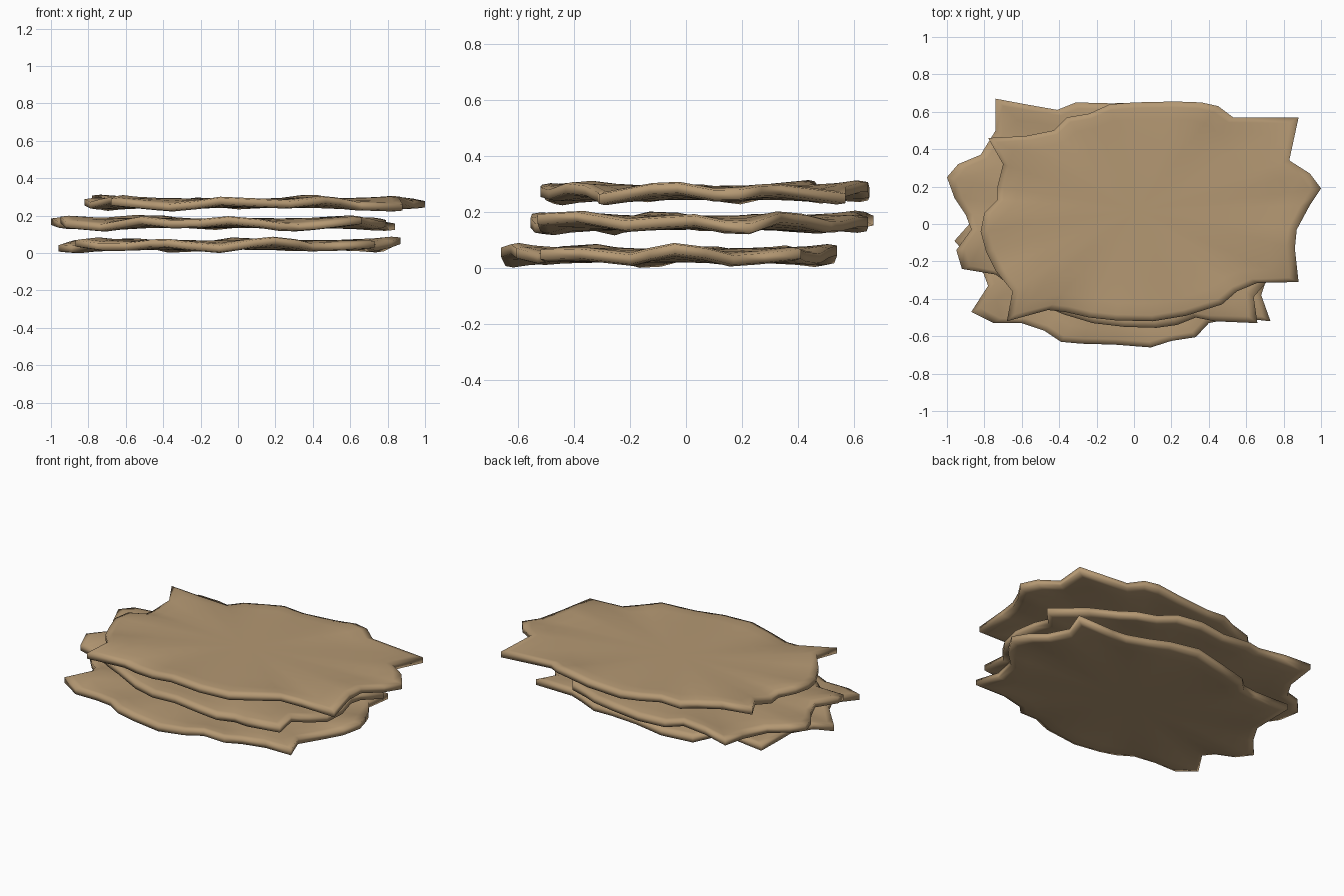
import bpy
import bmesh
import math

default_cube = bpy.data.objects.get("Cube")
if default_cube:
    bpy.data.objects.remove(default_cube, do_unlink=True)

# One tan leather colour for every sheet
leather = bpy.data.materials.new("tan_leather")
leather.use_nodes = True
leather_colour = (0.456, 0.314, 0.171, 1.0)
leather.diffuse_color = leather_colour
shader = leather.node_tree.nodes["Principled BSDF"]
shader.inputs["Base Color"].default_value = leather_colour
shader.inputs["Roughness"].default_value = 0.9

# Ragged outlines, counter-clockwise
lower_outline = [
    (-.96, -.09), (-.89, -.17), (-.81, -.25), (-.78, -.33), (-.87, -.47),
    (-.75, -.53), (-.6, -.53), (-.48, -.57), (-.39, -.63), (-.28, -.64),
    (-.1, -.645), (.09, -.66), (.2, -.625), (.33, -.605), (.4, -.53),
    (.54, -.5), (.73, -.52), (.68, -.38), (.74, -.2), (.82, -.13),
    (.87, -.04), (.83, .07), (.78, .17), (.71, .28), (.75, .41),
    (.5, .41), (.42, .43), (.3, .48), (.16, .51), (-.03, .54),
    (-.2, .53), (-.39, .49), (-.47, .41), (-.58, .38), (-.8, .4),
    (-.79, .21), (-.81, .12), (-.88, 0),
]
middle_outline = [
    (-1, .25), (-.96, .14), (-.9, .05), (-.87, -.03), (-.95, -.14),
    (-.92, -.24), (-.74, -.27), (-.66, -.33), (-.53, -.42), (-.37, -.485),
    (-.22, -.53), (-.05, -.55), (.12, -.555), (.23, -.54), (.33, -.5),
    (.43, -.52), (.66, -.53), (.64, -.39), (.71, -.31), (.77, -.22),
    (.79, -.1), (.76, .03), (.75, .14), (.84, .235), (.62, .34),
    (.48, .43), (.42, .52), (.3, .56), (.2, .62), (.04, .65),
    (-.12, .645), (-.31, .65), (-.41, .61), (-.58, .64), (-.74, .67),
    (-.74, .5), (-.82, .37), (-.94, .32),
]
upper_outline = [
    (1, .19), (.94, .27), (.83, .34), (.88, .57), (.53, .57),
    (.45, .63), (.36, .65), (.22, .655), (0, .65), (-.13, .64),
    (-.24, .59), (-.36, .57), (-.43, .5), (-.58, .47), (-.78, .46),
    (-.7, .32), (-.73, .2), (-.73, .13), (-.8, .06), (-.82, -.04),
    (-.79, -.15), (-.74, -.25), (-.65, -.36), (-.68, -.52), (-.46, -.46),
    (-.37, -.47), (-.24, -.5), (-.1, -.515), (.1, -.52), (.28, -.49),
    (.47, -.43), (.55, -.36), (.66, -.315), (.88, -.31), (.86, -.13),
    (.87, -.03), (.94, .1),
]

# Rings of a sheet: scale from the centre, half thickness, share of edge ripple
rings = [
    (0.3, 0.025, 0.0),
    (0.65, 0.025, 0.1),
    (0.85, 0.024, 0.5),
    (0.95, 0.024, 0.9),
    (1.0, 0.017, 1.0),
]


def make_sheet(name, outline, height, phase):
    """Build a thin closed sheet whose rim ripples up and down."""
    cx = sum(p[0] for p in outline) / len(outline)
    cy = sum(p[1] for p in outline) / len(outline)
    bm = bmesh.new()

    def make_ring(scale, half, ripple, side):
        ring = []
        # Inner rings relax from the ragged outline towards an oval
        relax = max(0.0, 1.0 - scale) * 0.9
        for x, y in outline:
            dx, dy = x - cx, y - cy
            angle = math.atan2(dy / 0.6, dx / 0.9)
            px = dx * (1 - relax) + 0.84 * math.cos(angle) * relax
            py = dy * (1 - relax) + 0.55 * math.sin(angle) * relax
            wave = 0.016 * math.sin(9 * angle + phase)
            wave += 0.008 * math.sin(5 * angle + 2 * phase)
            z = height + ripple * wave + side * half
            ring.append(bm.verts.new((cx + px * scale, cy + py * scale, z)))
        return ring

    def bridge(first, second):
        count = len(first)
        for i in range(count):
            j = (i + 1) % count
            bm.faces.new((first[i], first[j], second[j], second[i]))

    # Upper surface outward, round the rim, lower surface inward
    loops = [make_ring(*ring, 1) for ring in rings]
    loops += [make_ring(*ring, -1) for ring in reversed(rings)]
    for first, second in zip(loops, loops[1:]):
        bridge(first, second)

    # Close both middles with a fan
    for loop, side in ((loops[0], 1), (loops[-1], -1)):
        hub = bm.verts.new((cx, cy, height + side * rings[0][1]))
        for i, vert in enumerate(loop):
            bm.faces.new((hub, vert, loop[(i + 1) % len(loop)]))

    bmesh.ops.recalc_face_normals(bm, faces=bm.faces)
    for face in bm.faces:
        face.smooth = True
    mesh = bpy.data.meshes.new(name)
    bm.to_mesh(mesh)
    bm.free()
    mesh.materials.append(leather)
    sheet = bpy.data.objects.new(name, mesh)
    bpy.context.collection.objects.link(sheet)
    return sheet


# Stack of three sheets
make_sheet("lower_hide", lower_outline, 0.043, 0.6)
make_sheet("middle_hide", middle_outline, 0.16, 2.2)
make_sheet("upper_hide", upper_outline, 0.267, 4.0)
